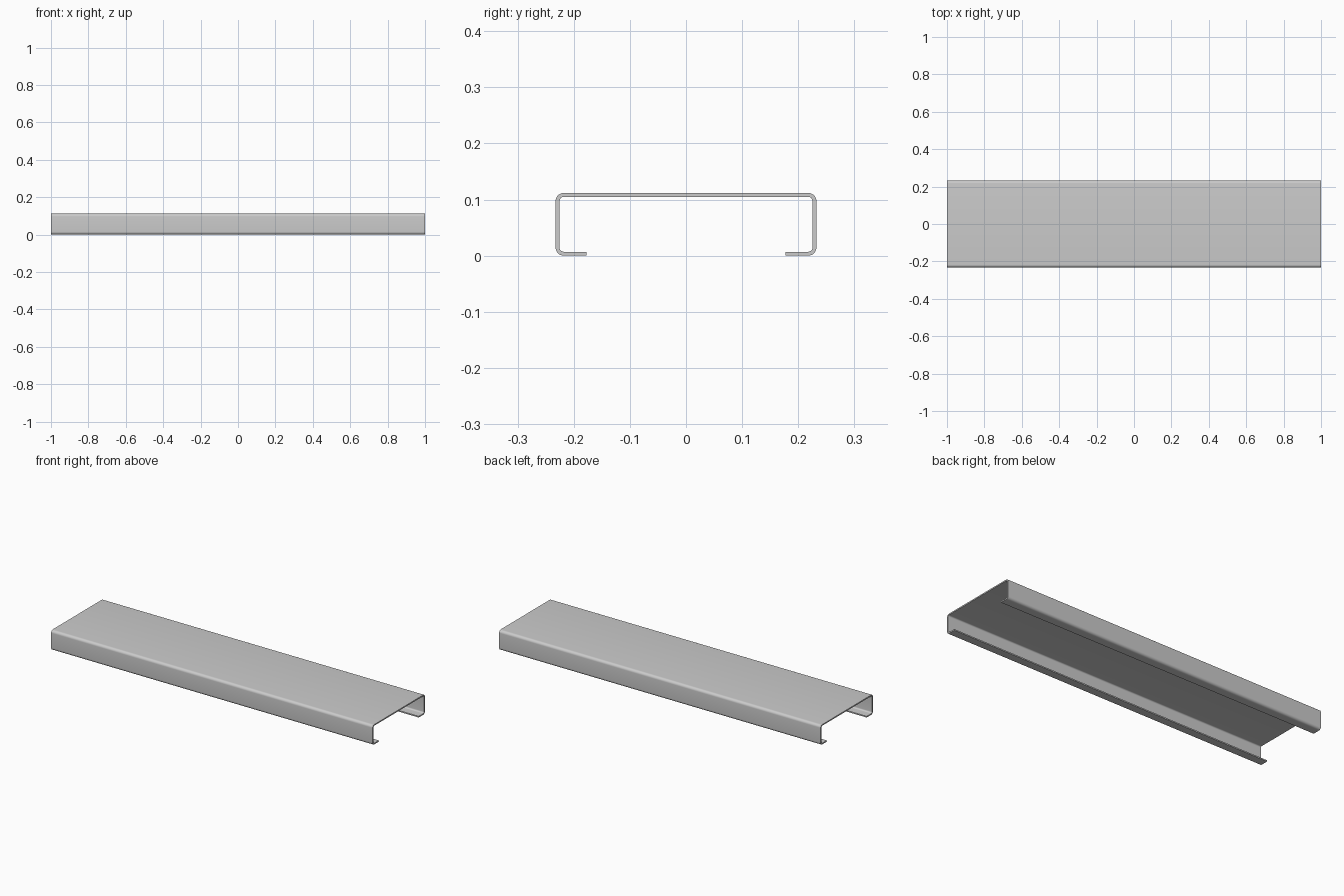
import bpy, bmesh, math

if "Cube" in bpy.data.objects:
    bpy.data.objects.remove(bpy.data.objects["Cube"])

# Overall dimensions
L, W, H = 2.0, 0.465, 0.112
T, R, LIP = 0.007, 0.015, 0.055
SEG = 8


def half_profile():
    """(outer, inner) point pairs from the +y lip end up to the start of the web."""
    w = W / 2
    pairs = [((w - LIP, 0), (w - LIP, T))]
    for cz, start in ((R, -90), (H - R, 0)):
        for i in range(SEG + 1):
            a = math.radians(start + 90 * i / SEG)
            c, s = math.cos(a), math.sin(a)
            pairs.append(tuple((w - R + r * c, cz + r * s) for r in (R, R - T)))
    return pairs


# Full C section: one half plus its mirror image
half = half_profile()
section = half + [tuple((-y, z) for y, z in p) for p in reversed(half)]

# Sheet section as a strip of quads, extruded along x
bm = bmesh.new()
rows = [[bm.verts.new((-L / 2, y, z)) for y, z in p] for p in section]
faces = [bm.faces.new((a[0], b[0], b[1], a[1])) for a, b in zip(rows, rows[1:])]
ext = bmesh.ops.extrude_face_region(bm, geom=faces, use_keep_orig=True)
moved = [g for g in ext["geom"] if isinstance(g, bmesh.types.BMVert)]
bmesh.ops.translate(bm, verts=moved, vec=(L, 0, 0))
bmesh.ops.recalc_face_normals(bm, faces=bm.faces)

mesh = bpy.data.meshes.new("channel_rail")
bm.to_mesh(mesh)
bm.free()
rail = bpy.data.objects.new("channel_rail", mesh)
bpy.context.collection.objects.link(rail)

# Smooth bends, crisp sheet edges
bpy.context.view_layer.objects.active = rail
rail.select_set(True)
bpy.ops.object.shade_smooth_by_angle(angle=math.radians(30))
